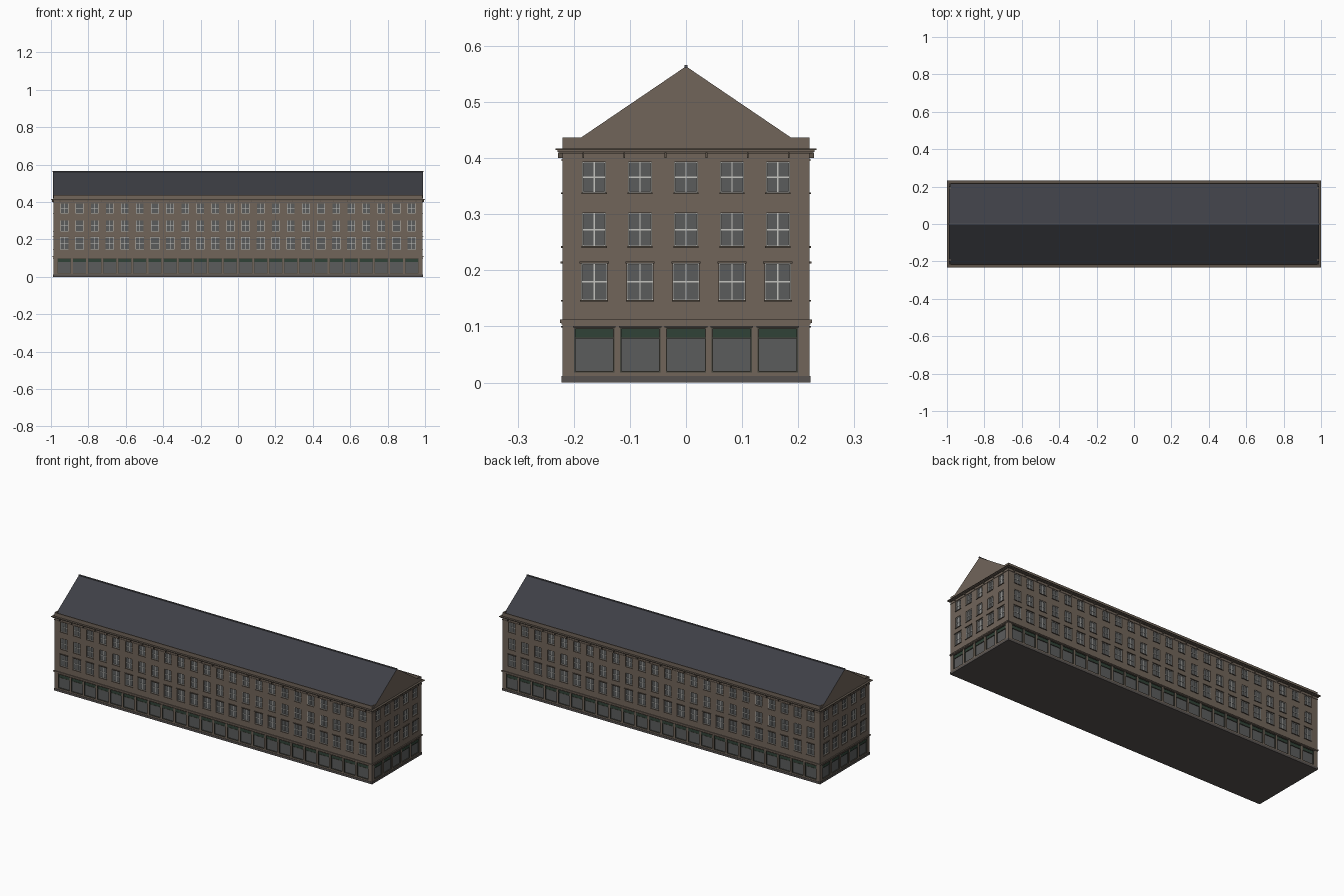
import bpy
import bmesh
import math
from mathutils import Matrix, Vector

cube = bpy.data.objects.get("Cube")
if cube:
    bpy.data.objects.remove(cube)


def material(name, r, g, b):
    m = bpy.data.materials.new(name)
    m.use_nodes = True
    m.diffuse_color = (r, g, b, 1)
    node = m.node_tree.nodes["Principled BSDF"]
    node.inputs["Base Color"].default_value = (r, g, b, 1)
    node.inputs["Roughness"].default_value = 0.8
    return m


STONE = material("brown stone", 0.165, 0.13, 0.102)
TRIM = material("dark stone trim", 0.11, 0.088, 0.068)
PLINTH = material("grey plinth", 0.095, 0.085, 0.08)
GLASS = material("grey glass", 0.105, 0.107, 0.107)
FRAME = material("pale window frame", 0.55, 0.55, 0.52)
GREEN = material("dark green", 0.03, 0.055, 0.038)
JOINERY = material("shop joinery", 0.06, 0.058, 0.045)
SLATE = material("blue grey slate", 0.047, 0.049, 0.06)
LEAD = material("ridge lead", 0.09, 0.09, 0.1)

HX, HY = 0.987, 0.22
WALL_TOP = 0.437


def finish(bm, name, *mats):
    me = bpy.data.meshes.new(name)
    bm.to_mesh(me)
    bm.free()
    for m in mats:
        me.materials.append(m)
    ob = bpy.data.objects.new(name, me)
    bpy.context.scene.collection.objects.link(ob)
    return ob


def box(bm, x0, x1, y0, y1, z0, z1, mat=Matrix()):
    scale = Matrix.Diagonal((x1 - x0, y1 - y0, z1 - z0, 1))
    place = Matrix.Translation(((x0 + x1) / 2, (y0 + y1) / 2, (z0 + z1) / 2))
    bmesh.ops.create_cube(bm, size=1, matrix=mat @ place @ scale)


def slab(name, out, z0, z1, mat):
    bm = bmesh.new()
    box(bm, -HX - out, HX + out, -HY - out, HY + out, z0, z1)
    return finish(bm, name, mat)


def quad(bm, mat, pts, index=0):
    f = bm.faces.new([bm.verts.new(mat @ Vector(p)) for p in pts])
    f.material_index = index


def panel(bm, mat, u0, u1, z0, z1, y=0.0, index=0):
    quad(bm, mat, [(u0, y, z0), (u1, y, z0), (u1, y, z1), (u0, y, z1)], index)


def wall_band(bm, mat, half, centres, width, z0, z1, o0, o1, depth):
    """A strip of wall with one recessed, glazed opening per bay."""
    left = -half
    for c in centres:
        a, b = c - width / 2, c + width / 2
        panel(bm, mat, left, a, z0, z1)
        panel(bm, mat, a, b, z0, o0)
        panel(bm, mat, a, b, o1, z1)
        panel(bm, mat, a, b, o0, o1, depth, 1)
        ring = [(a, o0), (b, o0), (b, o1), (a, o1)]
        for (ua, za), (ub, zb) in zip(ring, ring[1:] + ring[:1]):
            quad(bm, mat, [(ua, 0, za), (ub, 0, zb), (ub, depth, zb), (ua, depth, za)])
        left = b
    panel(bm, mat, left, half, z0, z1)


def border(bm, mat, c, width, z0, z1, t, y0, y1):
    a, b = c - width / 2, c + width / 2
    box(bm, a, a + t, y0, y1, z0, z1, mat)
    box(bm, b - t, b, y0, y1, z0, z1, mat)
    box(bm, a + t, b - t, y0, y1, z0, z0 + t, mat)
    box(bm, a + t, b - t, y0, y1, z1 - t, z1, mat)


# Upper storeys: band bottom, band top, opening bottom, opening top, opening width
STOREYS = [
    (0.115, 0.228, 0.147, 0.212, 0.046),
    (0.228, 0.32, 0.243, 0.302, 0.041),
    (0.32, WALL_TOP, 0.339, 0.393, 0.041),
]
SHOP_LOW, SHOP_HIGH, SHOP_W = 0.018, 0.098, 0.072
RECESS = 0.006

facades = [("front", 0, HX, HY, 24, 0.0807), ("left", 1, HY, HX, 5, 0.0818),
           ("back", 2, HX, HY, 24, 0.0807), ("right", 3, HY, HX, 5, 0.0818)]

for side, turn, half, dist, bays, pitch in facades:
    # local frame: x along the facade, -y outwards
    M = Matrix.Rotation(turn * math.pi / 2, 4, "Z") @ Matrix.Translation((0, -dist, 0))
    centres = [(i - (bays - 1) / 2) * pitch for i in range(bays)]
    wall, frames, trim = bmesh.new(), bmesh.new(), bmesh.new()
    shop, awning, brackets = bmesh.new(), bmesh.new(), bmesh.new()

    # Shop floor
    wall_band(wall, M, half, centres, SHOP_W, 0, 0.115, SHOP_LOW, SHOP_HIGH, RECESS)
    for c in centres:
        border(shop, M, c, SHOP_W, SHOP_LOW, SHOP_HIGH, 0.0025, 0, RECESS)
        r = SHOP_W / 2 - 0.0025
        box(shop, c - r, c + r, 0.002, RECESS, 0.078, 0.08, M)
        box(awning, c - r, c + r, 0.003, RECESS, 0.08, 0.0955, M)
        box(trim, c - 0.038, c + 0.038, -0.003, 0, SHOP_HIGH, 0.1005, M)

    # Upper windows with frames, glazing bars, sills and heads
    for level, (z0, z1, o0, o1, w) in enumerate(STOREYS):
        wall_band(wall, M, half, centres, w, z0, z1, o0, o1, RECESS)
        mid = (o0 + o1) / 2
        for c in centres:
            border(frames, M, c, w, o0, o1, 0.0018, 0.003, RECESS)
            box(frames, c - w / 2, c + w / 2, 0.0035, RECESS, mid - 0.0013, mid + 0.0013, M)
            box(frames, c - 0.0011, c + 0.0011, 0.004, RECESS, o0, o1, M)
            box(trim, c - w / 2 - 0.002, c + w / 2 + 0.002, -0.003, 0, o0 - 0.003, o0, M)
            if level == 0:
                box(trim, c - w / 2 - 0.003, c + w / 2 + 0.003, -0.004, 0, o1, o1 + 0.004, M)

    # Cornice brackets
    count = round(2 * half / 0.0732) - 1
    for i in range(count + 1):
        u = (i - count / 2) * 0.0732
        box(brackets, u - 0.0015, u + 0.0015, -0.008, 0, 0.4, 0.41, M)

    finish(wall, side + "_wall", STONE, GLASS)
    finish(frames, side + "_window_frames", FRAME)
    finish(trim, side + "_sills_and_heads", TRIM)
    finish(shop, side + "_shop_frames", JOINERY)
    finish(awning, side + "_shop_transoms", GREEN)
    finish(brackets, side + "_cornice_brackets", TRIM)

    # Inner face and coping of the parapet
    bm = bmesh.new()
    box(bm, -half, half, 0.0005, 0.006, 0.416, WALL_TOP, M)
    finish(bm, side + "_parapet", STONE)

# Plinth: a ring-like base seen only outside the walls
slab("plinth", 0.002, 0, 0.012, PLINTH)

# String course above the shops
slab("string_course_lower", 0.002, 0.103, 0.106, STONE)
slab("string_course_upper", 0.0045, 0.106, 0.112, STONE)

# Stepped cornice
slab("architrave", 0.002, 0.3945, 0.3985, STONE)
slab("cornice_bed", 0.005, 0.408, 0.411, TRIM)
slab("cornice_middle", 0.009, 0.411, 0.414, STONE)
slab("cornice_top", 0.0125, 0.414, 0.417, TRIM)

# Gabled roof: slate slopes with stone gable ends
bm = bmesh.new()
profile = [(-0.2145, 0.418), (0.2145, 0.418), (0, 0.5635)]
ends = [[bm.verts.new((x, y, z)) for y, z in profile] for x in (-HX - 0.001, HX + 0.001)]
for tri in ends:
    bm.faces.new(tri)
for i in range(3):
    j = (i + 1) % 3
    bm.faces.new((ends[0][i], ends[0][j], ends[1][j], ends[1][i]))
bmesh.ops.recalc_face_normals(bm, faces=bm.faces)
for f in bm.faces:
    f.material_index = 1 if abs(f.normal.x) > 0.9 else 0
finish(bm, "gabled_roof", SLATE, STONE)

# Ridge cap
bm = bmesh.new()
box(bm, -HX - 0.004, HX + 0.004, -0.003, 0.003, 0.5605, 0.566)
finish(bm, "ridge_cap", LEAD)
